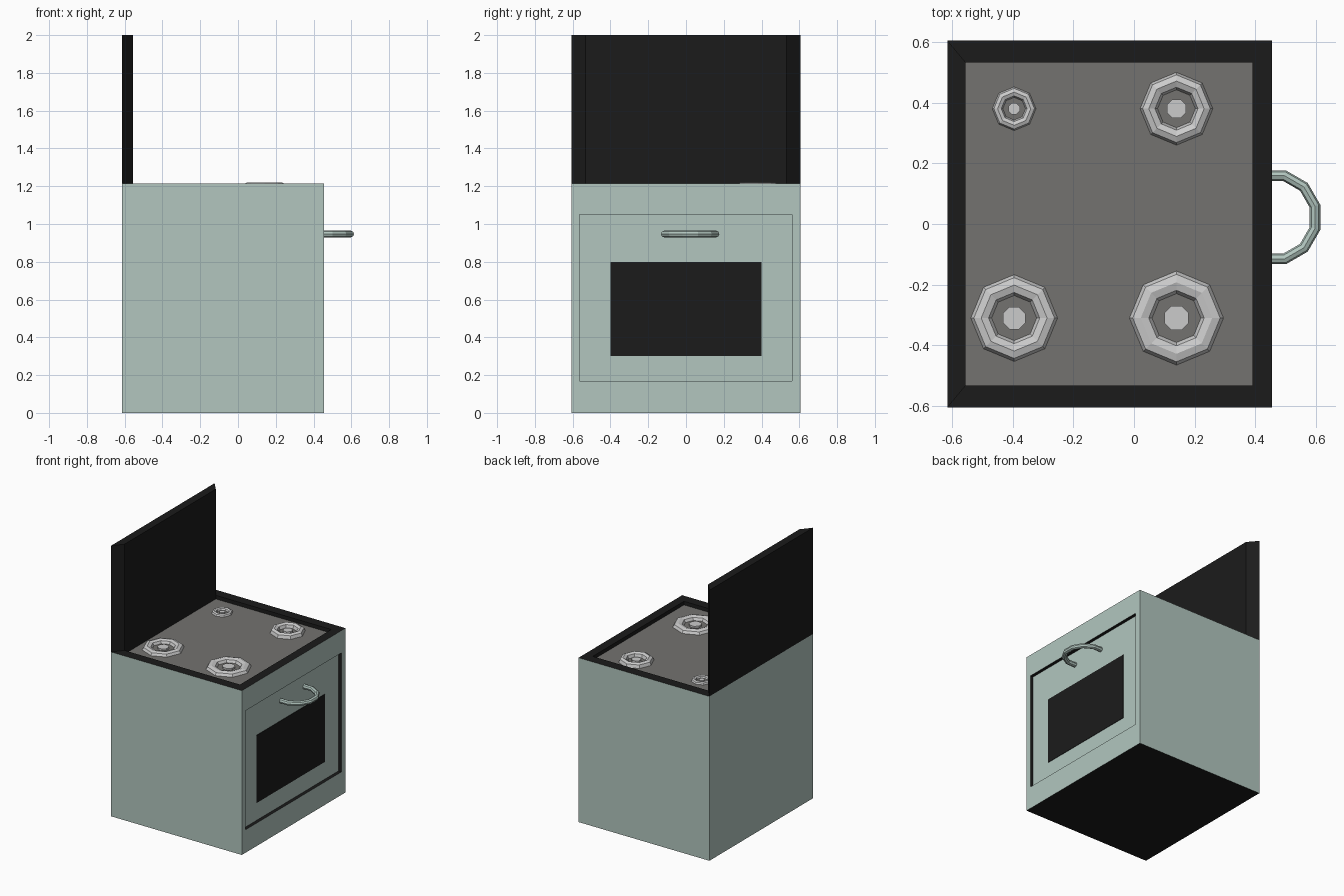
import bpy, bmesh, math

if "Cube" in bpy.data.objects:
    bpy.data.objects.remove(bpy.data.objects["Cube"])


def material(name, r, g, b):
    m = bpy.data.materials.new(name)
    m.diffuse_color = (r, g, b, 1)
    m.use_nodes = True
    m.node_tree.nodes["Principled BSDF"].inputs["Base Color"].default_value = m.diffuse_color
    return m


GREEN = material("enamel_green", 0.445, 0.565, 0.521)
BLACK = material("black", 0.011, 0.011, 0.011)
GREY = material("hob_grey", 0.174, 0.171, 0.162)

X0, X1, Y, TOP = -0.615, 0.455, 0.605, 1.215   # body extents
PLATE = 1.188                                  # height of the sunken hob
DOOR = 0.43                                    # x of the recessed door


def finish(bm, name, *mats):
    bmesh.ops.recalc_face_normals(bm, faces=bm.faces)
    me = bpy.data.meshes.new(name)
    bm.to_mesh(me)
    bm.free()
    for m in mats:
        me.materials.append(m)
    ob = bpy.data.objects.new(name, me)
    bpy.context.collection.objects.link(ob)
    return ob


def face_towards(bm, axis):
    return max(bm.faces, key=lambda f: f.calc_center_median()[axis])


def fit(face, lo, hi):
    """Move each corner of a face to the low or high limit on every axis."""
    mid = face.calc_center_median()
    for v in face.verts:
        v.co = [lo[i] if v.co[i] < mid[i] else hi[i] for i in range(3)]


def recess(bm, face, lo, hi, depth, axis, rim_mat, wall_mat, base_mat):
    """Inset a face to a rectangle, then sink it with separate wall colours."""
    rim = bmesh.ops.inset_region(bm, faces=[face], thickness=0.02)["faces"]
    fit(face, lo, hi)
    walls = bmesh.ops.inset_region(bm, faces=[face], thickness=0.0)["faces"]
    for v in face.verts:
        v.co[axis] -= depth
    for f in rim:
        f.material_index = rim_mat
    for f in walls:
        f.material_index = wall_mat
    face.material_index = base_mat


# Body with sunken hob, recessed oven door and black underside
bm = bmesh.new()
bmesh.ops.create_cube(bm, size=1)
for v in bm.verts:
    v.co = (X1 if v.co.x > 0 else X0, Y if v.co.y > 0 else -Y, TOP if v.co.z > 0 else 0)
bm.normal_update()
top, front = face_towards(bm, 2), face_towards(bm, 0)
min(bm.faces, key=lambda f: f.calc_center_median().z).material_index = 1
recess(bm, top, (-0.555, -0.533, TOP), (0.39, 0.533, TOP), TOP - PLATE, 2, 1, 1, 2)
recess(bm, front, (X1, -0.565, 0.17), (X1, 0.56, 1.05), X1 - DOOR, 0, 0, 1, 0)
finish(bm, "oven_body", GREEN, BLACK, GREY)

# Back panel with bevelled sides
bm = bmesh.new()
foot = [(X0, -Y), (-0.555, -0.533), (-0.555, 0.533), (X0, Y)]
base = bm.faces.new([bm.verts.new((x, y, TOP)) for x, y in foot])
up = bmesh.ops.extrude_face_region(bm, geom=[base], use_keep_orig=True)["geom"]
bmesh.ops.translate(bm, vec=(0, 0, 2 - TOP),
                    verts=[g for g in up if isinstance(g, bmesh.types.BMVert)])
finish(bm, "back_panel", BLACK)

# Oven window
bm = bmesh.new()
bmesh.ops.create_cube(bm, size=1)
for v in bm.verts:
    v.co = (DOOR + 0.003 * (1 if v.co.x > 0 else -1), 0.8 * v.co.y, 0.55 + 0.5 * v.co.z)
finish(bm, "oven_window", BLACK)

# Burners: octagonal ring and cap
burners = [  # name, x, y, outer radius, ring rise
    ("back_left", -0.395, 0.38, 0.072, 0.017),
    ("back_right", 0.14, 0.38, 0.12, 0.032),
    ("front_left", -0.395, -0.31, 0.143, 0.025),
    ("front_right", 0.14, -0.31, 0.155, 0.026),
]
for name, x, y, r, rise in burners:
    minor = 0.24 * r
    bpy.ops.mesh.primitive_torus_add(major_segments=8, minor_segments=8, location=(x, y, PLATE),
                                     major_radius=r - minor, minor_radius=minor)
    ring = bpy.context.object
    ring.name = "burner_ring_" + name
    ring.scale.z = rise / minor
    bpy.ops.mesh.primitive_cylinder_add(vertices=8, radius=0.28 * r, depth=rise,
                                        location=(x, y, PLATE),
                                        rotation=(0, 0, math.radians(22.5)))
    bpy.context.object.name = "burner_cap_" + name

# Door handle: half of a twelve-sided ring
bpy.ops.mesh.primitive_torus_add(major_segments=12, minor_segments=8, major_radius=0.142,
                                 minor_radius=0.018, location=(0.4595, 0.022, 0.947))
handle = bpy.context.object
handle.name = "door_handle"
handle.data.materials.append(GREEN)
bm = bmesh.new()
bm.from_mesh(handle.data)
turn = math.radians(15)
for v in bm.verts:
    x, y = v.co.x, v.co.y
    v.co.x = x * math.cos(turn) - y * math.sin(turn)
    v.co.y = x * math.sin(turn) + y * math.cos(turn)
bmesh.ops.delete(bm, geom=[v for v in bm.verts if v.co.x < -0.06], context='VERTS')
bm.to_mesh(handle.data)
bm.free()
